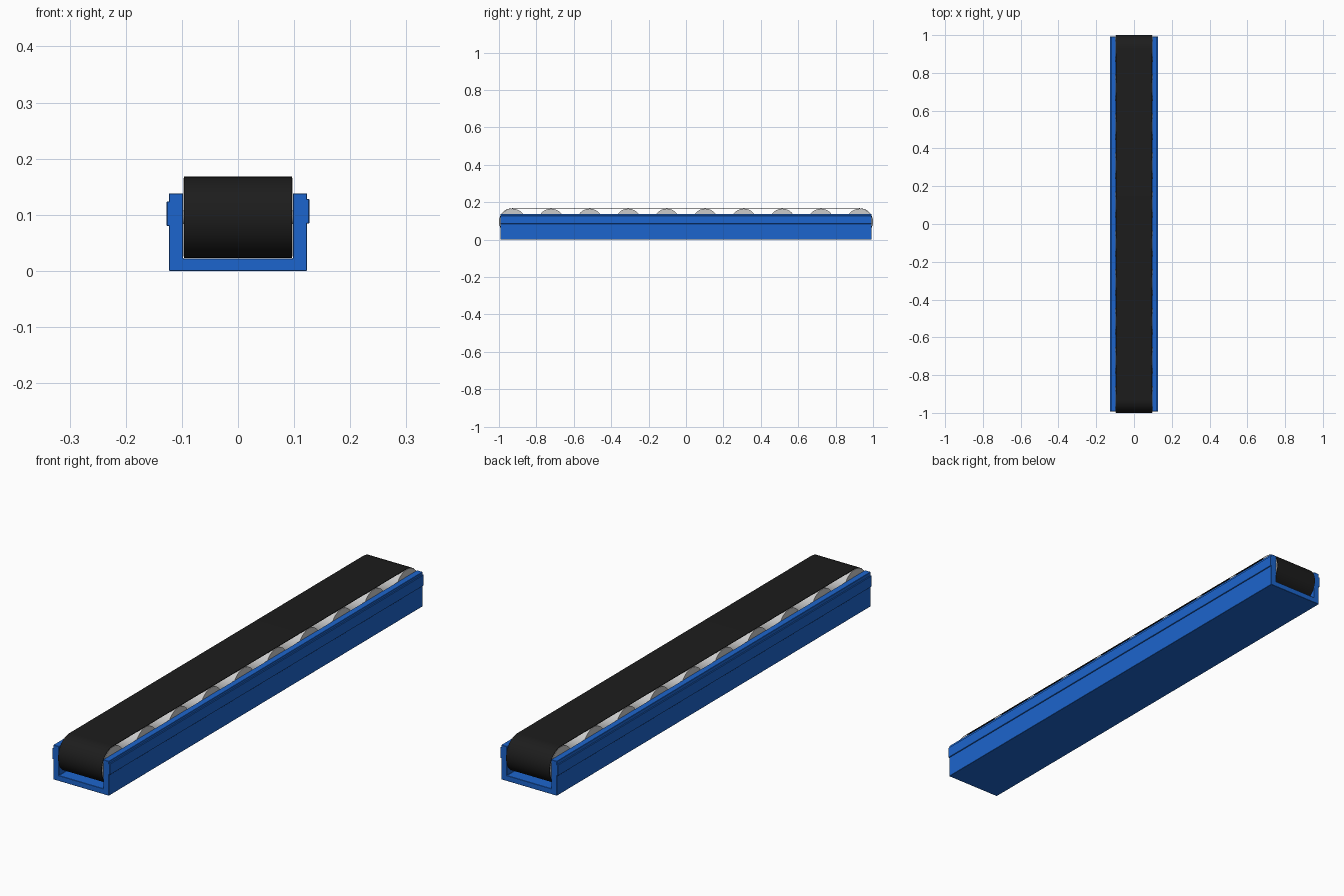
import bpy, bmesh, math

if "Cube" in bpy.data.objects:
    bpy.data.objects.remove(bpy.data.objects["Cube"])


def material(name, rgb):
    m = bpy.data.materials.new(name)
    m.diffuse_color = (*rgb, 1)
    m.use_nodes = True
    m.node_tree.nodes["Principled BSDF"].inputs["Base Color"].default_value = m.diffuse_color
    return m


BLUE = material("blue_paint", (0.012, 0.13, 0.61))
BLACK = material("black_rubber", (0.012, 0.012, 0.012))

CZ = 0.0955        # roller axis height
END_Y = 0.9275     # end roller position
BELT_R = 0.0725
ROLLER_R = 0.07


def finish(name, bm, mat=None, smooth=False, bevel=0):
    bmesh.ops.recalc_face_normals(bm, faces=bm.faces)
    me = bpy.data.meshes.new(name)
    bm.to_mesh(me)
    bm.free()
    ob = bpy.data.objects.new(name, me)
    bpy.context.collection.objects.link(ob)
    if mat:
        me.materials.append(mat)
    if bevel:
        mod = ob.modifiers.new("edge", 'BEVEL')
        mod.width = bevel
        mod.segments = 1
    if smooth:
        bpy.ops.object.select_all(action='DESELECT')
        ob.select_set(True)
        bpy.context.view_layer.objects.active = ob
        bpy.ops.object.shade_smooth_by_angle(angle=math.radians(35))
    return ob


def prism_y(name, profile, half, mat, bevel=0):
    """Extrude an (x, z) profile along y."""
    bm = bmesh.new()
    f = bm.faces.new([bm.verts.new((x, -half, z)) for x, z in profile])
    new = bmesh.ops.extrude_face_region(bm, geom=[f])["geom"]
    verts = [v for v in new if isinstance(v, bmesh.types.BMVert)]
    bmesh.ops.translate(bm, verts=verts, vec=(0, 2 * half, 0))
    return finish(name, bm, mat, bevel=bevel)


def stadium(r, n=20):
    """Closed (y, z) loop around the two end rollers."""
    pts = []
    for sign in (1, -1):
        for i in range(n + 1):
            a = -math.pi / 2 + math.pi * i / n
            pts.append((sign * (END_Y + r * math.cos(a)), CZ + sign * r * math.sin(a)))
    return pts


# U-shaped channel frame
prism_y("channel_frame", [(-0.123, 0), (0.123, 0), (0.123, 0.138), (0.098, 0.138),
                          (0.098, 0.022), (-0.098, 0.022), (-0.098, 0.138),
                          (-0.123, 0.138)], 0.992, BLUE, 0.001)

# Raised side rails on the outer walls
for side, s, z0, z1 in (("left", -1, 0.080, 0.124), ("right", 1, 0.084, 0.128)):
    prism_y(side + "_rail", [(s * 0.12, z0), (s * 0.127, z0),
                             (s * 0.127, z1), (s * 0.12, z1)], 0.992, BLUE, 0.001)

# Endless belt
bm = bmesh.new()
W = 0.096
rings = [[bm.verts.new((x, y, z)) for y, z in stadium(r)]
         for r, x in ((BELT_R, -W), (BELT_R, W), (ROLLER_R, W), (ROLLER_R, -W))]
n = len(rings[0])
for k in range(4):
    a, b = rings[k], rings[(k + 1) % 4]
    for i in range(n):
        j = (i + 1) % n
        bm.faces.new((a[i], a[j], b[j], b[i]))
finish("belt", bm, BLACK, smooth=True)


# Rollers with axles that run into the frame walls
def cylinder_x(name, r, length, y, sides):
    bm = bmesh.new()
    bmesh.ops.create_cone(bm, cap_ends=True, segments=sides, radius1=r, radius2=r, depth=length)
    for v in bm.verts:
        x, yy, z = v.co
        v.co = (z, yy + y, CZ + x)
    finish(name, bm, smooth=True)


for i in range(10):
    y = -END_Y + 2 * END_Y * i / 9
    cylinder_x(f"roller_{i + 1}", ROLLER_R - 0.0002, 0.1945, y, 40)
    cylinder_x(f"axle_{i + 1}", 0.012, 0.23, y, 16)
